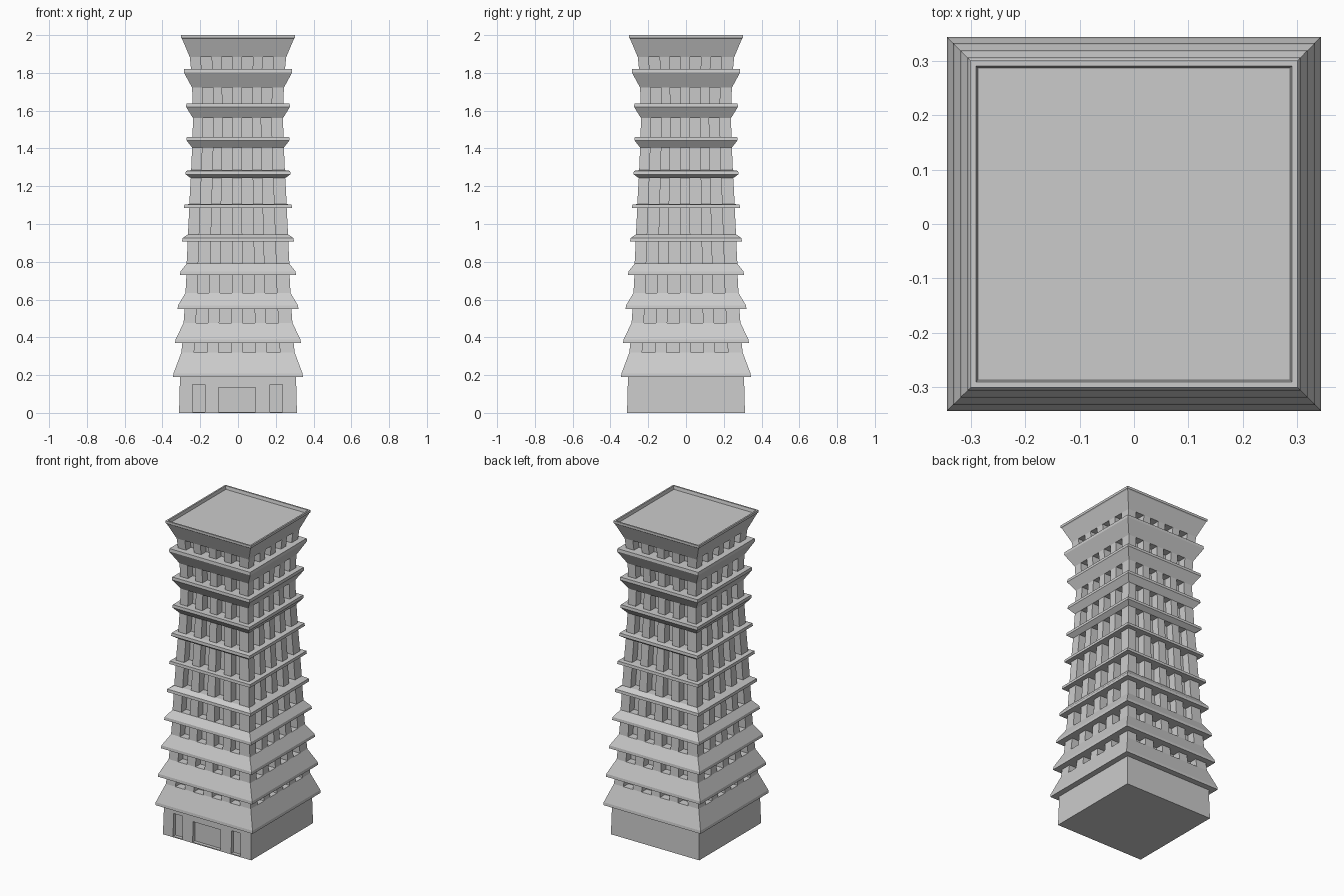
import bpy, bmesh
from math import pi
from mathutils import Matrix

cube = bpy.data.objects.get("Cube")
if cube:
    bpy.data.objects.remove(cube)

stone = bpy.data.materials.new("grey_stone")
stone.use_nodes = True
stone.diffuse_color = (0.6, 0.6, 0.6, 1)
stone.node_tree.nodes["Principled BSDF"].inputs["Base Color"].default_value = (0.6, 0.6, 0.6, 1)


def finish(bm, name):
    bmesh.ops.recalc_face_normals(bm, faces=bm.faces)
    mesh = bpy.data.meshes.new(name)
    bm.to_mesh(mesh)
    bm.free()
    mesh.materials.append(stone)
    obj = bpy.data.objects.new(name, mesh)
    bpy.context.collection.objects.link(obj)
    return obj


def square_loft(bm, profile):
    """Closed stack of square rings given as (z, half width)."""
    rings = [[bm.verts.new((sx * h, sy * h, z))
              for sx, sy in ((-1, -1), (1, -1), (1, 1), (-1, 1))] for z, h in profile]
    for a, b in zip(rings, rings[1:]):
        for i in range(4):
            j = (i + 1) % 4
            bm.faces.new((a[i], a[j], b[j], b[i]))
    bm.faces.new(rings[0][::-1])
    bm.faces.new(rings[-1])


def box(bm, x0, x1, y0, y1, z0, z1, turn=0):
    m = (Matrix.Rotation(turn * pi / 2, 4, "Z")
         @ Matrix.Translation(((x0 + x1) / 2, (y0 + y1) / 2, (z0 + z1) / 2))
         @ Matrix.Diagonal((x1 - x0, y1 - y0, z1 - z0, 1)))
    return bmesh.ops.create_cube(bm, size=1, matrix=m)["verts"]


# Base block with one wide and two narrow recessed doorways
bm = bmesh.new()
square_loft(bm, [(0, 0.312), (0.195, 0.307)])
base = finish(bm, "base")
bm = bmesh.new()
for x0, x1, top in ((-0.24, -0.175, 0.15), (-0.102, 0.093, 0.135), (0.17, 0.235, 0.15)):
    box(bm, x0, x1, -0.4, -0.29, 0.006, top)
cutter = finish(bm, "doorway_cutter")
cutter.hide_render = True
cutter.hide_viewport = True
cut = base.modifiers.new("doorways", "BOOLEAN")
cut.operation = "DIFFERENCE"
cut.solver = "EXACT"
cut.object = cutter

# Eaves: underside z and half width, lip z and half width, top z and half width
eaves = [
    (0.19, 0.307, 0.19, 0.344, 0.32, 0.300),
    (0.37, 0.295, 0.37, 0.333, 0.477, 0.288),
    (0.55, 0.283, 0.55, 0.320, 0.635, 0.278),
    (0.73, 0.273, 0.73, 0.307, 0.79, 0.272),
    (0.907, 0.266, 0.907, 0.296, 0.945, 0.265),
    (1.085, 0.258, 1.085, 0.286, 1.105, 0.258),
    (1.243, 0.250, 1.263, 0.278, 1.285, 0.248),
    (1.405, 0.243, 1.443, 0.273, 1.461, 0.241),
    (1.56, 0.238, 1.62, 0.275, 1.638, 0.240),
    (1.722, 0.243, 1.803, 0.287, 1.821, 0.249),
]
for n, (zb, hb, zl, hl, zt, ht) in enumerate(eaves, 1):
    bm = bmesh.new()
    square_loft(bm, [(zb, hb), (zl, hl), (zl + 0.018, hl - 0.002), (zt, ht)])
    finish(bm, f"eave_{n}")

# Roof with a shallow sunken deck inside a thin parapet
bm = bmesh.new()
square_loft(bm, [(1.883, 0.255), (1.98, 0.296), (1.985, 0.301), (2, 0.301),
                 (2, 0.291), (1.98, 0.287)])
finish(bm, "roof")

# Storeys: four window recesses per side between piers, around a solid core
depth = 0.05
tops = [(e[0], e[1]) for e in eaves[1:]] + [(1.883, 0.255)]
for n, (eave, (z1, h1)) in enumerate(zip(eaves, tops), 1):
    z0, h0 = eave[4:]
    k = h0 / 0.3
    centres = [(-0.005 + 0.129 * (i - 1.5)) * k for i in range(4)]
    half = 0.034 * k
    bm = bmesh.new()
    core = h0 - depth
    box(bm, -core, core, -core, core, z0, z1)
    for turn in range(4):
        for a, b in zip(centres, centres[1:]):
            box(bm, a + half, b - half, -h0, -core, z0, z1, turn)
        box(bm, centres[3] + half, h0, -h0, centres[0] - half, z0, z1, turn)
    # Taper the storey to meet the eave above
    for v in bm.verts:
        if v.co.z > (z0 + z1) / 2:
            v.co.x *= h1 / h0
            v.co.y *= h1 / h0
    finish(bm, f"storey_{n}")
